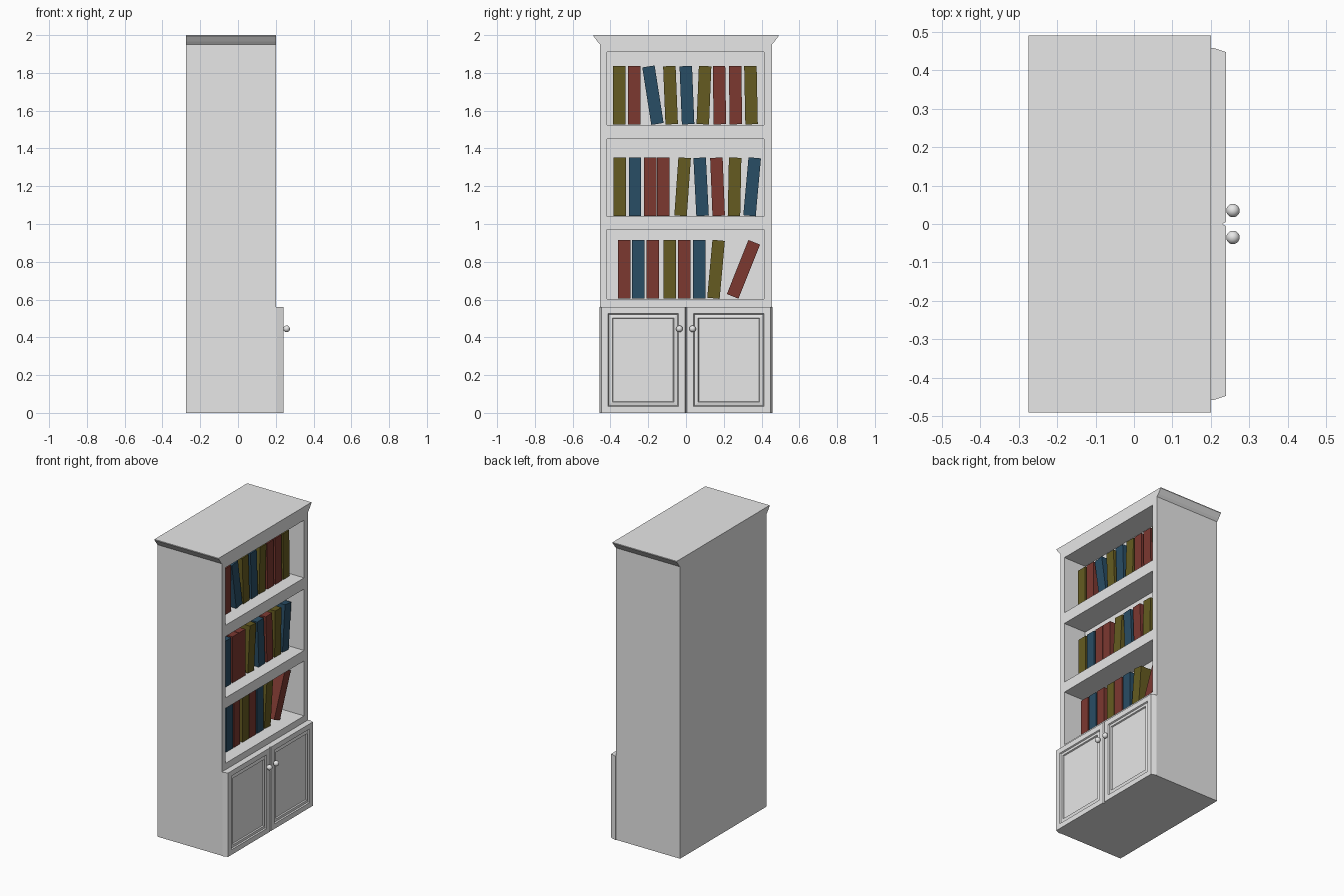
import bpy, bmesh
from mathutils import Matrix, Vector

cube = bpy.data.objects.get("Cube")
if cube:
    bpy.data.objects.remove(cube, do_unlink=True)


def material(name, rgb):
    m = bpy.data.materials.new(name)
    m.use_nodes = True
    m.diffuse_color = (*rgb, 1)
    m.node_tree.nodes["Principled BSDF"].inputs["Base Color"].default_value = (*rgb, 1)
    return m


PAINT = material("pale grey paint", (0.8, 0.8, 0.8))
BOOK = {
    "r": material("brick red", (0.2, 0.04, 0.03)),
    "b": material("deep blue", (0.022, 0.075, 0.13)),
    "o": material("olive", (0.13, 0.105, 0.015)),
}


def finish(name, bm, mat):
    bmesh.ops.recalc_face_normals(bm, faces=bm.faces)
    me = bpy.data.meshes.new(name)
    bm.to_mesh(me)
    bm.free()
    me.materials.append(mat)
    ob = bpy.data.objects.new(name, me)
    bpy.context.collection.objects.link(ob)
    return ob


def box(name, lo, hi, mat):
    lo, hi = Vector(lo), Vector(hi)
    bm = bmesh.new()
    bmesh.ops.create_cube(bm, size=1, matrix=Matrix.Translation((lo + hi) / 2)
                          @ Matrix.Diagonal((*(hi - lo), 1)))
    return finish(name, bm, mat)


# Carcass: one profile with a flared cornice, run from back to front
BACK, FRONT, WALL = -0.275, 0.2, 0.035
half = [(0.455, 0), (0.455, 1.95), (0.468, 1.965), (0.49, 1.995), (0.49, 2)]
outline = half + [(-y, z) for y, z in reversed(half)]
bm = bmesh.new()
face = bm.faces.new([bm.verts.new((BACK, y, z)) for y, z in outline])
ext = bmesh.ops.extrude_face_region(bm, geom=[face])
bmesh.ops.translate(bm, vec=(FRONT - BACK, 0, 0),
                    verts=[v for v in ext["geom"] if isinstance(v, bmesh.types.BMVert)])
carcass = finish("carcass", bm, PAINT)

# Shelf openings cut into the front: floor, ceiling
shelves = [(1.525, 1.91), (1.04, 1.45), (0.603, 0.97)]
for floor, ceiling in shelves:
    cutter = box("opening_cutter", (WALL, -0.418, floor), (FRONT + 0.1, 0.412, ceiling), PAINT)
    cutter.hide_render = True
    mod = carcass.modifiers.new("opening", "BOOLEAN")
    mod.operation, mod.solver, mod.object = "DIFFERENCE", "EXACT", cutter
    bpy.context.view_layer.objects.active = carcass
    bpy.ops.object.modifier_apply(modifier=mod.name)
    bpy.data.objects.remove(cutter, do_unlink=True)

# Books: colour, centre along the shelf, lean
rows = [
    [("o", -.354, 0), ("r", -.275, 0), ("b", -.175, -.155), ("o", -.082, -.04), ("b", .005, -.04),
     ("o", .095, .04), ("r", .177, -.015), ("r", .262, -.015), ("o", .344, -.02)],
    [("o", -.35, 0), ("b", -.27, 0), ("r", -.19, 0), ("r", -.12, 0), ("o", -.018, .07),
     ("b", .08, -.05), ("r", .167, -.04), ("o", .257, .02), ("b", .35, .09)],
    [("r", -.328, 0), ("b", -.254, 0), ("r", -.175, 0), ("o", -.085, 0), ("r", -.01, 0),
     ("b", .069, 0), ("o", .159, .09), ("r", .304, .38)],
]
for (floor, _), row in zip(shelves, rows):
    for colour, y, lean in row:
        book = box("book", (-0.04, -0.033, -0.154), (0.04, 0.033, 0.154), BOOK[colour])
        book.location = (0.076, y, floor + 0.157)
        book.rotation_euler.x = -lean

# Doors: chamfered slab with a moulded, sunken panel
for side, label in ((1, "left"), (-1, "right")):
    bm = bmesh.new()
    plan = [(FRONT, 0), (0.23, 0), (0.24, 0.006), (0.24, 0.447), (0.207, 0.458), (FRONT, 0.458)]
    base = bm.faces.new([bm.verts.new((x, side * y, 0)) for x, y in plan])
    ext = bmesh.ops.extrude_face_region(bm, geom=[base])
    bmesh.ops.translate(bm, vec=(0, 0, 0.56),
                        verts=[v for v in ext["geom"] if isinstance(v, bmesh.types.BMVert)])
    bmesh.ops.recalc_face_normals(bm, faces=bm.faces)
    panel = next(f for f in bm.faces if f.normal.x > 0.99)
    for width, depth in ((0.048, 0), (0.006, -0.008), (0.028, 0.004), (0.005, -0.008)):
        bmesh.ops.inset_region(bm, faces=[panel], thickness=width, depth=depth)
    finish(label + "_door", bm, PAINT)

    # Round knob
    bm = bmesh.new()
    bmesh.ops.create_uvsphere(bm, u_segments=20, v_segments=12, radius=0.0175)
    knob = finish(label + "_knob", bm, PAINT)
    knob.location = (0.2575, side * 0.035, 0.445)
    for p in knob.data.polygons:
        p.use_smooth = True
